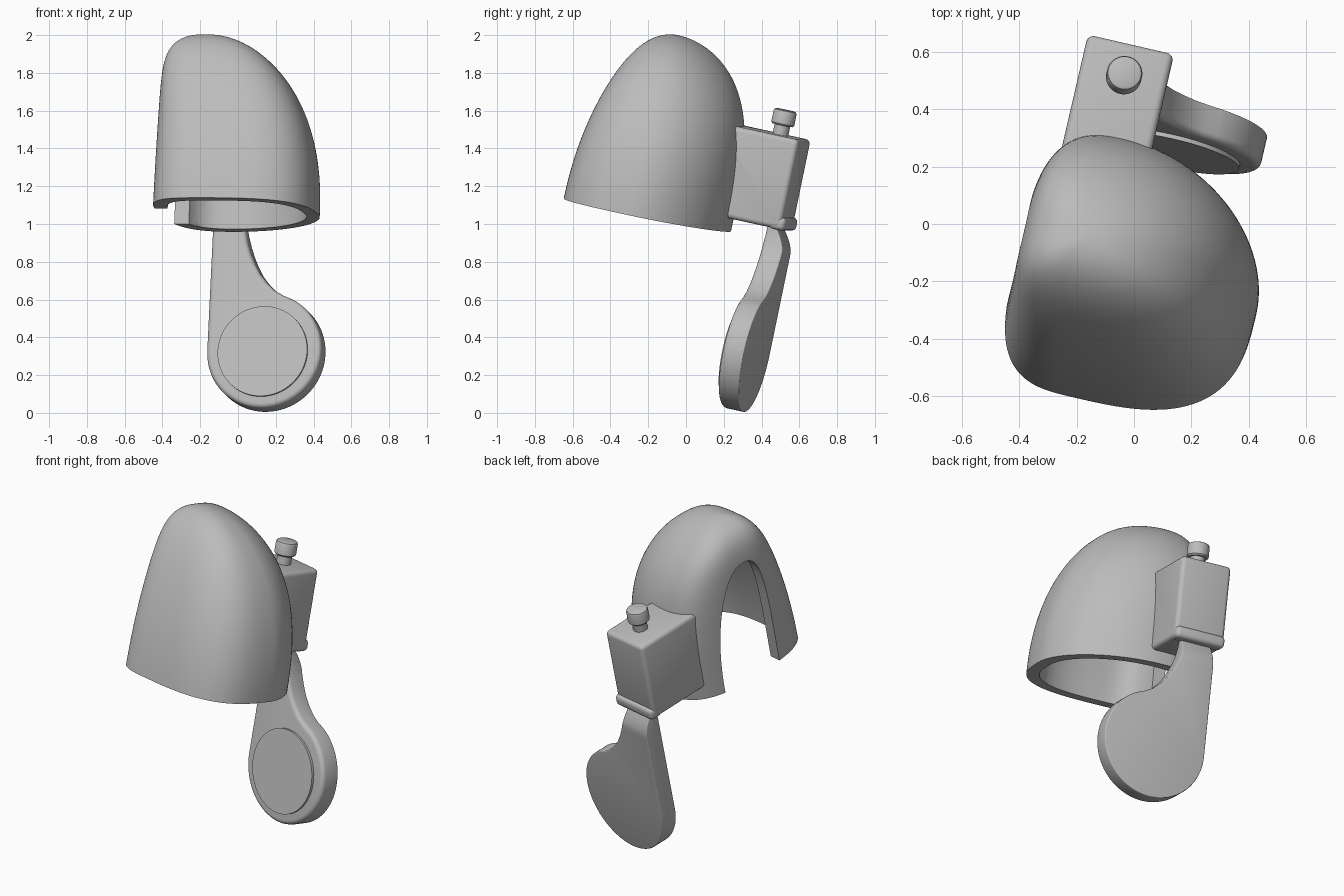
import bpy, bmesh, math
from mathutils import Matrix, Vector

cube = bpy.data.objects.get("Cube")
if cube:
    bpy.data.objects.remove(cube, do_unlink=True)

grey = bpy.data.materials.new("plain grey")
grey.use_nodes = True
GREY = (0.5, 0.5, 0.5, 1)
grey.diffuse_color = GREY
grey.node_tree.nodes["Principled BSDF"].inputs["Base Color"].default_value = GREY

# All parts share one tilted frame
TILT = Matrix.Rotation(math.radians(-13), 4, 'Z') @ Matrix.Rotation(math.radians(-12), 4, 'X')


def finish(name, bm):
    bmesh.ops.recalc_face_normals(bm, faces=bm.faces)
    bm.transform(TILT)
    mesh = bpy.data.meshes.new(name)
    bm.to_mesh(mesh)
    bm.free()
    mesh.materials.append(grey)
    ob = bpy.data.objects.new(name, mesh)
    bpy.context.collection.objects.link(ob)
    return ob


def activate(ob):
    bpy.ops.object.select_all(action='DESELECT')
    ob.select_set(True)
    bpy.context.view_layer.objects.active = ob


def smooth(ob):
    activate(ob)
    bpy.ops.object.shade_smooth_by_angle(angle=math.radians(32))


def subtract(ob, cutter):
    activate(ob)
    mod = ob.modifiers.new("cut", 'BOOLEAN')
    mod.operation = 'DIFFERENCE'
    mod.solver = 'EXACT'
    mod.object = cutter
    bpy.ops.object.modifier_apply(modifier=mod.name)


def signed_power(value, power):
    return math.copysign(abs(value) ** power, value)


def extrude(bm, points, offset):
    """Fill an outline and extrude it into a closed solid."""
    face = bm.faces.new([bm.verts.new(p) for p in points])
    geom = bmesh.ops.extrude_face_region(bm, geom=[face], use_keep_orig=True)["geom"]
    bmesh.ops.translate(bm, vec=offset, verts=[g for g in geom if isinstance(g, bmesh.types.BMVert)])
    bmesh.ops.recalc_face_normals(bm, faces=bm.faces)


def block(name, low, high, bevel):
    low, high = Vector(low), Vector(high)
    bm = bmesh.new()
    bmesh.ops.create_cube(bm, size=1)
    for v in bm.verts:
        v.co = (low + high) / 2 + v.co * (high - low)
    bmesh.ops.bevel(bm, geom=bm.edges[:], offset=bevel, segments=4,
                    profile=0.5, affect='EDGES')
    return finish(name, bm)


def skin(bm, rings):
    n = len(rings[0])
    for a, b in zip(rings, rings[1:]):
        for i in range(n):
            j = (i + 1) % n
            bm.faces.new((a[i], a[j], b[j], b[i]))
    bm.faces.new(rings[0][::-1])


def turned(name, centre, profile, axis='Z', sides=48):
    """Solid of revolution from (radius, height) pairs."""
    bm = bmesh.new()
    turn = Matrix.Rotation(math.radians(90), 4, 'X') if axis == 'Y' else Matrix()
    rings = []
    for r, h in profile:
        rings.append([bm.verts.new(Vector(centre) + turn @ Vector(
            (r * math.cos(math.tau * i / sides), r * math.sin(math.tau * i / sides), h)))
            for i in range(sides)])
    skin(bm, rings)
    bm.faces.new(rings[-1])
    return finish(name, bm)


RIM, CREST = 0.982, 1.939


def dome(name, wall, skirt):
    """Lopsided dome: steep and boxy on the open side, sloping and round on the other."""
    peak, top = -0.15, CREST - wall
    sides, levels = 112, 40
    heights = [math.sin(math.pi / 2 * k / levels) for k in range(levels)]
    bm = bmesh.new()
    rings = []
    for u in ([-skirt] if skirt else []) + heights:
        t = max(u, 0)
        left = peak - (0.222 - wall) * math.sqrt(1 - t ** 12)
        right = peak + (0.636 - wall) * math.sqrt(1 - t ** 2.2)
        cx = left + 0.36 * (right - left)
        mid = -0.425 - 0.07 * t ** 4
        ring = []
        for i in range(sides):
            a = math.tau * (i + 0.5) / sides
            c, s = math.cos(a), math.sin(a)
            back = s > 0
            power = (2.8 if back else 3.3) if c < 0 else (1.9 if back else 2.9)
            deep = (0.434 - wall) * math.sqrt(1 - t ** (3.1 if back else 2.1))
            rx = cx - left if c < 0 else right - cx
            ring.append(bm.verts.new((cx + rx * signed_power(c, 2 / power),
                                      mid + deep * signed_power(s, 2 / power),
                                      RIM + u * (top - RIM))))
        rings.append(ring)
    skin(bm, rings)
    tip = bm.verts.new((peak, -0.495, top))
    for i in range(sides):
        bm.faces.new((rings[-1][i], rings[-1][(i + 1) % sides], tip))
    return finish(name, bm)


def arch_cutter():
    """Tall arch pushed through the steep side of the shell."""
    points = [(-0.6, -0.59, 0.8), (-0.6, -0.19, 0.8)]
    for k in range(49):
        a = math.pi * k / 48
        rise = abs(math.sin(a)) ** 0.8
        points.append((-0.6, -0.39 - 0.07 * rise ** 2 + 0.2 * signed_power(math.cos(a), 0.8),
                       RIM + 0.73 * rise))
    bm = bmesh.new()
    extrude(bm, points, (0.47, 0, 0))
    return finish("arch_cutter", bm)


# Hollow shell with an arch opening on one side
shell = dome("shell", 0, 0)
cavity = dome("cavity_cutter", 0.07, 0.1)
arch = arch_cutter()
subtract(shell, cavity)
subtract(shell, arch)

# Hinge box trimmed to the inside of the shell, with a lip along its lower back
box = block("hinge_box", (-0.305, -0.14, 1.055), (0.003, 0.298, 1.54), 0.025)
subtract(box, cavity)
for cutter in (cavity, arch):
    bpy.data.objects.remove(cutter, do_unlink=True)
lip = block("hinge_lip", (-0.303, 0.23, 1.05), (0.001, 0.318, 1.12), 0.024)

# Push button on the box
stem = turned("button_stem", (-0.15, 0.162, 0), [(0.042, 1.5), (0.042, 1.61)])
cap = turned("button_cap", (-0.15, 0.162, 0),
             [(0.055, 1.592), (0.062, 1.6), (0.062, 1.66), (0.058, 1.67), (0.05, 1.674)])

# Paddle: round pad with a stem rising on one side
CX, CZ, R, FRONT, BACK = 0.073, 0.385, 0.311, 0.21, 0.328
outline = [(-0.238, 1.08), (-0.058, 1.08), (-0.053, 1.016), (-0.042, 0.96), (-0.025, 0.91),
           (0, 0.855), (0.03, 0.802), (0.07, 0.753), (0.115, 0.711), (0.162, 0.684)]
for k in range(57):
    a = math.radians(64 - 244 * k / 56)
    outline.append((CX + R * math.cos(a), CZ + R * math.sin(a)))
bm = bmesh.new()
extrude(bm, [(x, FRONT, z) for x, z in outline], (0, BACK - FRONT, 0))
for side, size in ((FRONT, 0.025), (BACK, 0.006)):
    edges = [e for e in bm.edges if all(abs(v.co.y - side) < 1e-5 for v in e.verts)]
    bmesh.ops.bevel(bm, geom=edges, offset=size, segments=4, profile=0.5, affect='EDGES')
# Lean the back of the stem forward where it enters the box
BEND = 0.93
for k in range(-1, 6):
    bmesh.ops.bisect_plane(bm, geom=bm.verts[:] + bm.edges[:] + bm.faces[:],
                           plane_co=(0, 0, BEND + 0.025 * k), plane_no=(0, 0, 1))
for v in bm.verts:
    if v.co.z > BEND + 0.001 and v.co.y > 0.27:
        v.co.y -= 0.085 * ((v.co.z - BEND) / (1.08 - BEND)) ** 1.6
paddle = finish("paddle", bm)

# Raised round pad on the paddle front
pad = turned("paddle_pad", (0.07, FRONT, 0.376), [(0.243, -0.02), (0.243, 0.015)], 'Y', 80)

for ob in (shell, box, lip, stem, cap, paddle, pad):
    smooth(ob)
